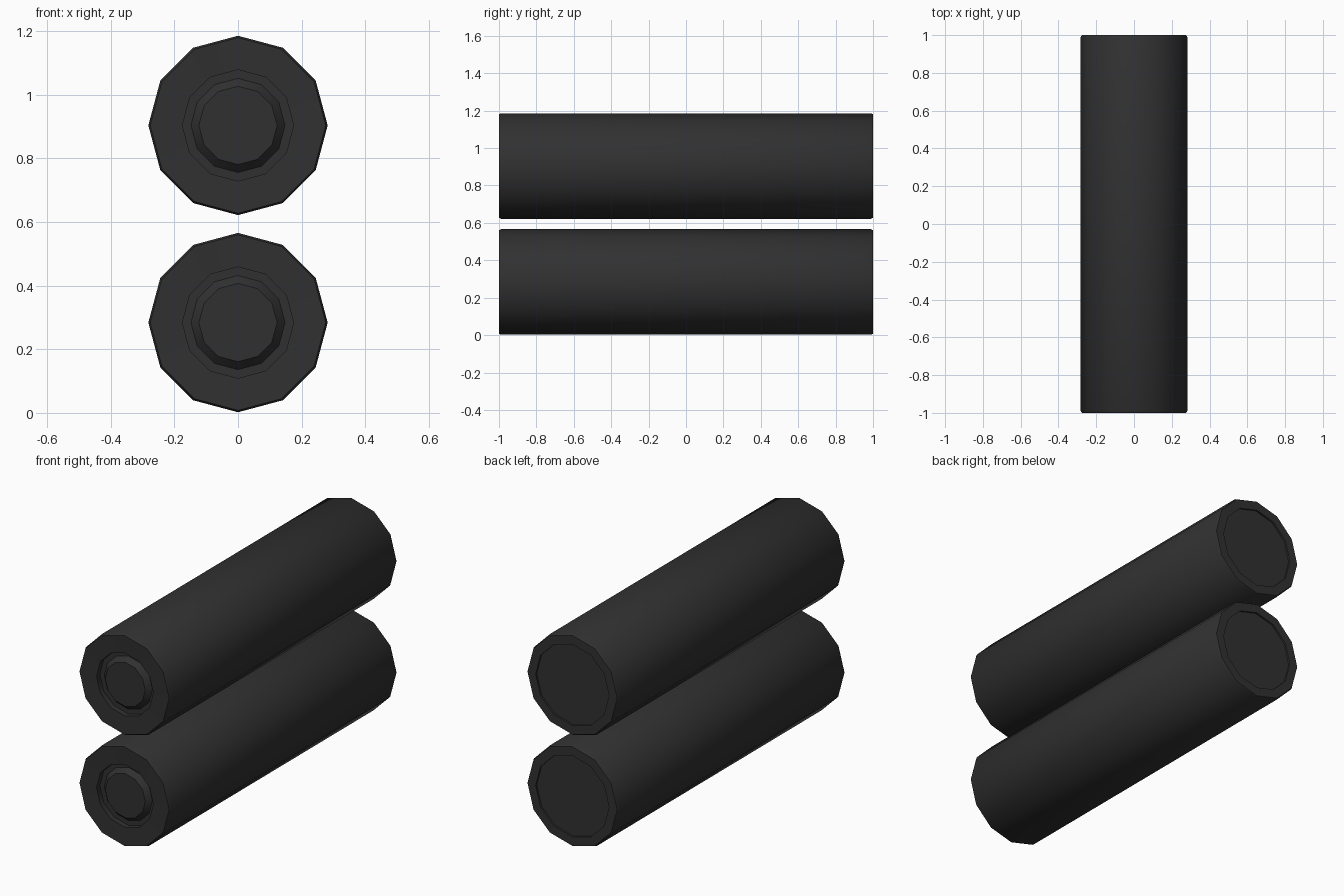
import bpy, bmesh, math

if "Cube" in bpy.data.objects:
    bpy.data.objects.remove(bpy.data.objects["Cube"])

# (radius, y) outline of one roller, from front boss to back plate
PROFILE = [(0.123, -0.992), (0.148, -0.965), (0.175, -0.965), (0.175, -0.995),
           (0.276, -1.0), (0.282, -0.99), (0.282, 0.99), (0.276, 1.0),
           (0.226, 1.0), (0.226, 0.99)]
SIDES = 12

mat = bpy.data.materials.new("dark_rubber")
mat.diffuse_color = (0.03, 0.03, 0.03, 1)
mat.use_nodes = True
mat.node_tree.nodes["Principled BSDF"].inputs["Base Color"].default_value = mat.diffuse_color


def roller(name, z):
    bm = bmesh.new()
    rings = []
    for r, y in PROFILE:
        rings.append([bm.verts.new((r * math.cos(2 * math.pi * i / SIDES), y,
                                    r * math.sin(2 * math.pi * i / SIDES)))
                      for i in range(SIDES)])
    # Walls between neighbouring rings
    for a, b in zip(rings, rings[1:]):
        for i in range(SIDES):
            j = (i + 1) % SIDES
            bm.faces.new((a[i], a[j], b[j], b[i]))
    # End caps
    bm.faces.new(rings[0])
    bm.faces.new(rings[-1])
    bmesh.ops.recalc_face_normals(bm, faces=bm.faces)
    me = bpy.data.meshes.new(name)
    bm.to_mesh(me)
    bm.free()
    me.materials.append(mat)
    ob = bpy.data.objects.new(name, me)
    ob.location.z = z
    bpy.context.collection.objects.link(ob)
    # Smooth barrel, crisp end edges
    bpy.ops.object.select_all(action='DESELECT')
    ob.select_set(True)
    bpy.context.view_layer.objects.active = ob
    bpy.ops.object.shade_smooth_by_angle(angle=math.radians(31))


roller("lower_roller", 0.284)
roller("upper_roller", 0.904)
